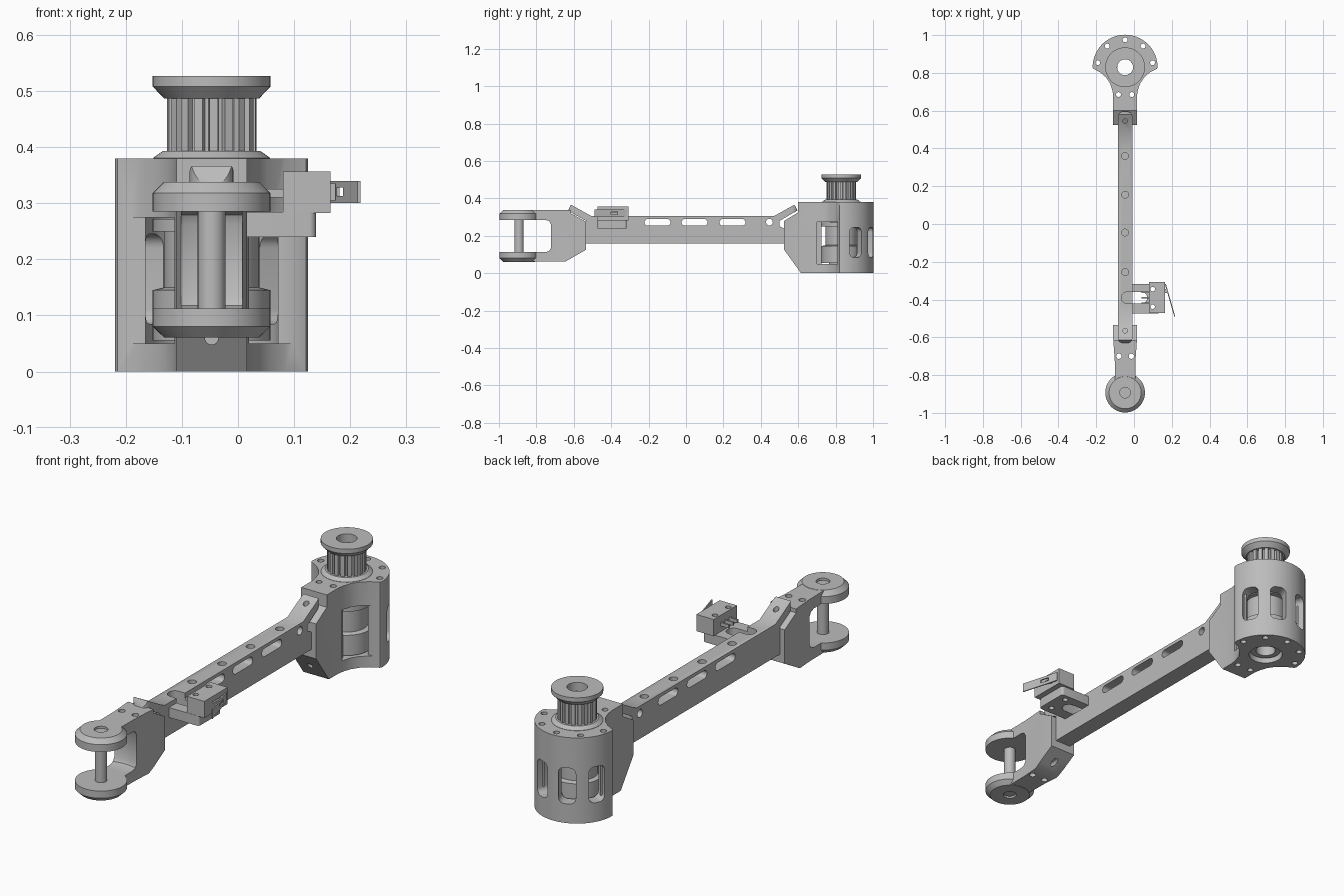
import bpy, bmesh
from math import sin, cos, pi, radians
from mathutils import Matrix, Vector

cube = bpy.data.objects.get("Cube")
if cube:
    bpy.data.objects.remove(cube, do_unlink=True)

C = -0.047              # shared x centre line of the arm
PIVOT, FORK = 0.83, -0.893   # y of the two axles

grey = bpy.data.materials.new("plain_grey")
grey.use_nodes = True
grey.diffuse_color = (0.5, 0.5, 0.5, 1)
grey.node_tree.nodes["Principled BSDF"].inputs["Base Color"].default_value = (0.5, 0.5, 0.5, 1)
parts = []


def finish(name, bm):
    bmesh.ops.recalc_face_normals(bm, faces=bm.faces)
    mesh = bpy.data.meshes.new(name)
    bm.to_mesh(mesh)
    bm.free()
    mesh.materials.append(grey)
    obj = bpy.data.objects.new(name, mesh)
    bpy.context.collection.objects.link(obj)
    parts.append(obj)
    return obj


def prism(name, pts, axis, lo, hi):
    """Extrude a 2D outline along x (y,z points), y (x,z) or z (x,y)."""
    place = {"x": lambda a, b, h: (h, a, b), "y": lambda a, b, h: (a, h, b),
             "z": lambda a, b, h: (a, b, h)}[axis]
    bm = bmesh.new()
    face = bm.faces.new([bm.verts.new(place(a, b, lo)) for a, b in pts])
    ext = bmesh.ops.extrude_face_region(bm, geom=[face])
    verts = [g for g in ext["geom"] if isinstance(g, bmesh.types.BMVert)]
    bmesh.ops.translate(bm, verts=verts, vec=Vector(place(0, 0, hi - lo)))
    return finish(name, bm)


def rounded(cx, cy, hx, hy, r, n=6):
    """Outline of a rectangle with round corners."""
    pts = []
    for q, (sx, sy) in enumerate([(1, 1), (-1, 1), (-1, -1), (1, -1)]):
        for i in range(n + 1):
            a = (q + i / n) * pi / 2
            pts.append((cx + sx * (hx - r) + r * cos(a), cy + sy * (hy - r) + r * sin(a)))
    return pts


def circle(cx, cy, r, n=24):
    return [(cx + r * cos(2 * pi * i / n), cy + r * sin(2 * pi * i / n)) for i in range(n)]


def box(name, x0, x1, y0, y1, z0, z1):
    return prism(name, [(x0, y0), (x1, y0), (x1, y1), (x0, y1)], "z", z0, z1)


def lathe(name, profile, y, n=48):
    """Spin a closed (radius, z) outline about the vertical axis at y."""
    bm = bmesh.new()
    rings = [[bm.verts.new((C + r * cos(2 * pi * i / n), y + r * sin(2 * pi * i / n), z))
              for r, z in profile] for i in range(n)]
    m = len(profile)
    for i in range(n):
        a, b = rings[i], rings[(i + 1) % n]
        for j in range(m):
            k = (j + 1) % m
            if profile[j][0] or profile[k][0]:
                bm.faces.new([a[j], b[j], b[k], a[k]])
    bmesh.ops.remove_doubles(bm, verts=bm.verts, dist=1e-6)
    return finish(name, bm)


def combine(obj, tool, op="DIFFERENCE"):
    mod = obj.modifiers.new("cut", "BOOLEAN")
    mod.operation, mod.object, mod.solver = op, tool, "EXACT"
    deps = bpy.context.evaluated_depsgraph_get()
    mesh = bpy.data.meshes.new_from_object(obj.evaluated_get(deps))
    obj.modifiers.clear()
    obj.data = mesh
    parts.remove(tool)
    bpy.data.objects.remove(tool, do_unlink=True)


def drill(obj, x, y, r, z0=-0.1, z1=0.6):
    combine(obj, prism("drill", circle(x, y, r), "z", z0, z1))


def sym(half):
    """Mirror the right half of a plan outline across the centre line."""
    return [(C + x, y) for x, y in half] + [(C - x, y) for x, y in reversed(half)]


# Arm beam with bent, rounded tabs at both ends
end = [(.53, .16), (.53, .235), (.50, .252), (.50, .28), (.596, .335), (.58, .366), (.47, .305)]
side = end + [(-.035 - y, z) for y, z in reversed(end)]
beam = prism("arm_beam", side, "x", C - .1, C + .1)
combine(beam, prism("plan", rounded(C, -.0175, .039, .6135, .03), "z", 0, .6), "INTERSECT")
for y in (-.1525, .0455, .2485):
    combine(beam, prism("slot", rounded(y, .272, .069, .018, .0175), "x", -.3, .3))
combine(beam, prism("side_hole", circle(.446, .273, .018), "x", -.3, .3))
for y in (.36, .155, -.045, -.255):
    drill(beam, C, y, .018, z0=.2)
for y in (.545, -.565):
    drill(beam, C, y, .012, z0=.285)
combine(beam, prism("pocket", rounded(C + .04, -.39, .06, .03, .029), "z", .24, .4))

# Rear housing: plan outline trimmed by the side outline
R = .172
half = [(.063, .525), (.063, .68), (.068, .71), (.08, .745), (.10, .775), (.13, .802), (.168, .822)]
arc = [(R * cos(pi / 2 * i / 20), PIVOT + R * sin(pi / 2 * i / 20)) for i in range(20)]
housing = prism("rear_housing", sym(half + arc + [(.001, PIVOT + R)]), "z", 0, .38)
side = [(.525, .125), (.615, 0), (1.1, 0), (1.1, .38), (.6, .38), (.6, .325), (.525, .28)]
combine(housing, prism("side", side, "x", -.4, .4), "INTERSECT")
combine(housing, prism("cavity", circle(C, PIVOT, .12, 48), "z", .05, .275))
drill(housing, C, PIVOT, .062, z0=.2)
drill(housing, C, PIVOT, .072, z1=.1)
for s in (-1, 1):
    a, b = sorted((C + s * .055, C + s * .25))
    combine(housing, box("window", a, b, .70, .81, .05, .275))
for deg in (27, 69, 111, 153):
    slot = prism("wall_slot", rounded(0, .165, .036, .08, .025), "x", .1, .2)
    slot.data.transform(Matrix.Translation((C, PIVOT, 0)) @ Matrix.Rotation(radians(deg), 4, "Z"))
    combine(housing, slot)
for dx, dy in ((0, .145), (.095, .112), (-.095, .112), (.145, .024), (-.145, .024),
               (.035, -.145), (-.035, -.145)):
    drill(housing, C + dx, PIVOT + dy, .013)
combine(housing, prism("chamfer_hole", circle(C, .06, .012), "y", .5, .63))

# Shaft with bearings, collar and toothed pulley
lathe("bearing_shaft", [(.042, .02), (.065, .02), (.065, .055), (.105, .055), (.105, .145),
                        (.085, .15), (.085, .25), (.105, .25), (.105, .272), (.058, .272),
                        (.058, .375), (.042, .375)], PIVOT)
lathe("bearing_collar", [(.042, .37), (.104, .37), (.104, .381), (.087, .393), (.042, .393)], PIVOT)
teeth = []
for i in range(18):
    for frac, r in ((0, .068), (.28, .068), (.36, .08), (.92, .08)):
        a = 2 * pi * (i + frac) / 18
        teeth.append((C + r * cos(a), PIVOT + r * sin(a)))
pulley = prism("pulley_teeth", teeth, "z", .39, .49)
drill(pulley, C, PIVOT, .042)
lathe("pulley_flange", [(.042, .487), (.085, .487), (.105, .508), (.105, .527), (.042, .527)], PIVOT)

# Front fork: tapered neck joined to two chamfered discs
neck = prism("front_fork", sym([(.053, -.86), (.055, -.72), (.063, -.61), (.063, -.535)]), "z", 0, .5)
side = [(-.9, .062), (-.645, .062), (-.535, .125), (-.535, .275), (-.615, .32), (-.615, .337), (-.9, .337)]
combine(neck, prism("side", side, "x", -.4, .4), "INTERSECT")
combine(neck, lathe("gap", [(0, .112), (.15, .112), (.171, .118), (.18, .135), (.18, .262),
                            (.171, .279), (.15, .285), (0, .285)], FORK))
for base, tip in ((.112, .061), (.285, .338)):
    shoulder = tip + (base - tip) * .38
    disc = lathe("disc", [(0, base), (.105, base), (.105, shoulder), (.085, tip), (0, tip)], FORK)
    combine(neck, disc, "UNION")
drill(neck, C, FORK, .028, z0=.325)
drill(neck, C, FORK, .028, z1=.075)
for s in (-1, 1):
    drill(neck, C + s * .033, -.70, .014)
combine(neck, prism("chamfer_hole", circle(C, .092, .012), "y", -.66, -.5))
prism("fork_axle", circle(C, FORK, .025), "z", .068, .33)

# Limit switch on its slotted bracket
bracket = prism("switch_bracket", rounded(.06, -.395, .079, .078, .012), "z", .24, .284)
combine(bracket, prism("notch", rounded(.0, -.39, .07, .03, .029), "z", .2, .3))
body = box("switch_body", .08, .165, -.472, -.308, .283, .357)
combine(body, box("side_groove", .155, .2, -.41, -.33, .325, .332))
for y in (-.345, -.438):
    drill(body, .099, y, .012)
    drill(bracket, .099, y, .012)
for i, y in enumerate((-.36, -.39, -.42)):
    box("switch_pin_%d" % (i + 1), .04, .085, y - .004, y + .004, .31, .325)
lever = prism("switch_lever", [(.163, -.318), (.169, -.318), (.218, -.489), (.213, -.489)], "z", .30, .34)
combine(lever, box("lever_slot", .1, .3, -.40, -.36, .313, .328))
box("switch_plunger", .16, .174, -.365, -.345, .305, .335)

# Smooth curved walls, crisp edges
bpy.ops.object.select_all(action="DESELECT")
for obj in parts:
    obj.select_set(True)
bpy.context.view_layer.objects.active = parts[0]
bpy.ops.object.shade_smooth_by_angle(angle=radians(30))
